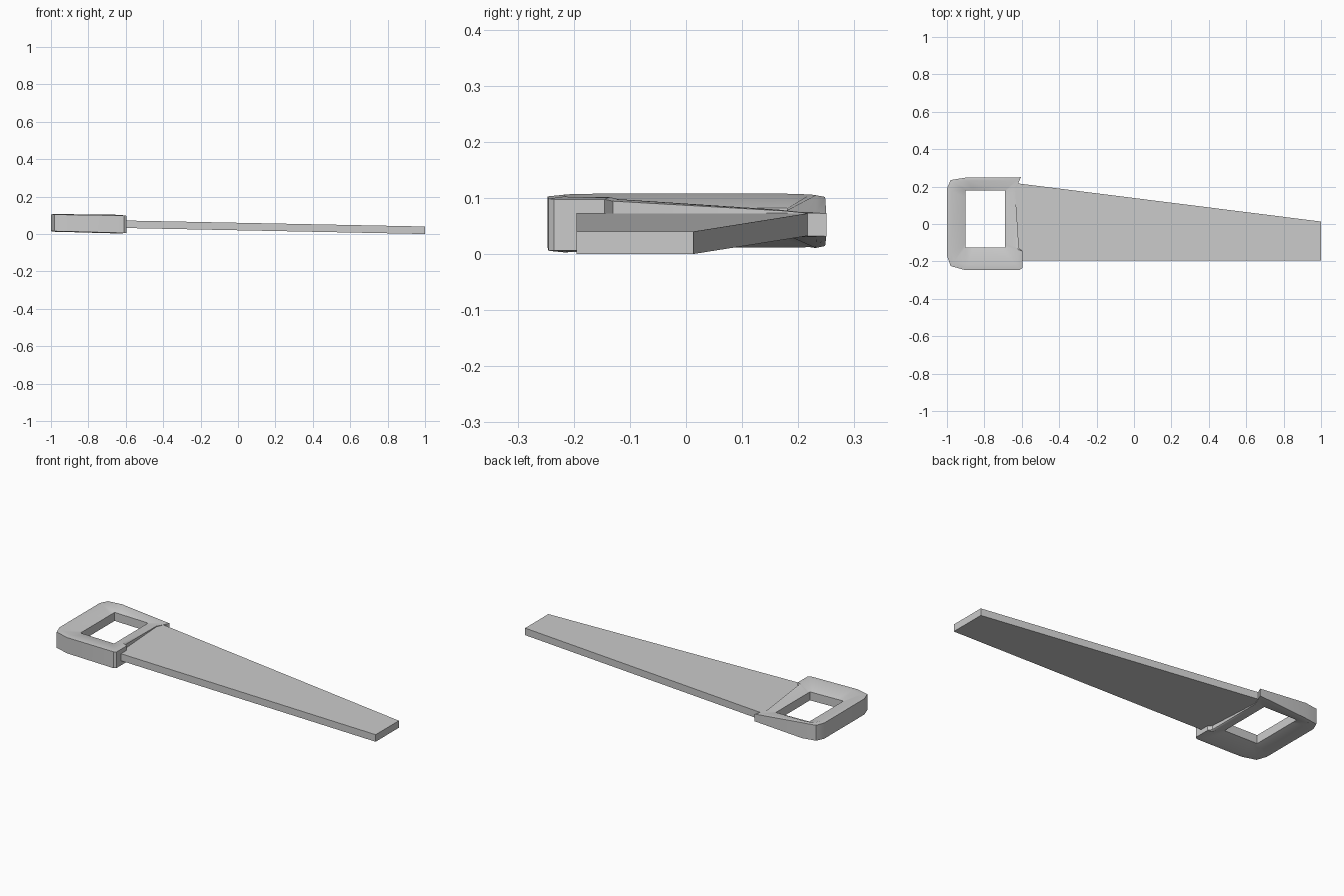
import bpy, bmesh

cube = bpy.data.objects.get("Cube")
if cube:
    bpy.data.objects.remove(cube, do_unlink=True)

grey = bpy.data.materials.new("plain grey")
grey.use_nodes = True
grey.diffuse_color = (0.6, 0.6, 0.6, 1)
grey.node_tree.nodes["Principled BSDF"].inputs["Base Color"].default_value = (0.6, 0.6, 0.6, 1)


def mid(x):
    """Height of the saw's middle plane, which dips toward the tip."""
    return 0.04 - 0.02 * x


def loop(bm, points):
    return [bm.verts.new((x, y, mid(x) + h)) for x, y, h in points]


def bridge(bm, a, b):
    for i in range(len(a)):
        j = (i + 1) % len(a)
        bm.faces.new((a[i], a[j], b[j], b[i]))


def finish(bm, name):
    bmesh.ops.recalc_face_normals(bm, faces=bm.faces)
    mesh = bpy.data.meshes.new(name)
    bm.to_mesh(mesh)
    bm.free()
    mesh.materials.append(grey)
    obj = bpy.data.objects.new(name, mesh)
    bpy.context.collection.objects.link(obj)
    return obj


# Blade: tapered flat plate
outline = [(-0.66, -0.195), (1, -0.195), (1, 0.013), (-0.66, 0.222)]
bm = bmesh.new()
low = loop(bm, [(x, y, -0.02) for x, y in outline])
high = loop(bm, [(x, y, 0.02) for x, y in outline])
bridge(bm, low, high)
bm.faces.new(low)
bm.faces.new(high)
finish(bm, "blade")

# Handle: outer point, matching hole point, half thickness
sections = [
    (-1, 0, -0.9, 0.03, 0.048), (-1, 0.19, -0.9, 0.14, 0.048),
    (-0.98, 0.235, -0.9, 0.18, 0.047), (-0.9, 0.248, -0.86, 0.18, 0.047),
    (-0.605, 0.25, -0.69, 0.18, 0.022), (-0.62, 0.215, -0.69, 0.17, 0.022),
    (-0.635, 0.175, -0.69, 0.14, 0.026), (-0.615, -0.13, -0.69, -0.09, 0.045),
    (-0.597, -0.145, -0.69, -0.11, 0.049), (-0.597, -0.235, -0.69, -0.125, 0.049),
    (-0.61, -0.245, -0.71, -0.125, 0.05), (-0.9, -0.247, -0.86, -0.125, 0.048),
    (-0.98, -0.225, -0.9, -0.125, 0.048), (-1, -0.17, -0.9, -0.1, 0.048),
]


def handle_loop(t, side, scale, hole=None):
    """Ring a fraction t of the way from the outer edge to the hole."""
    return [(ox + t * (ix - ox), oy + t * (iy - oy), side * (hole or h * scale))
            for ox, oy, ix, iy, h in sections]


bm = bmesh.new()
rings = [loop(bm, handle_loop(*args)) for args in (
    (0, -1, 0.93), (0, 1, 0.93), (0.25, 1, 1), (1, 1, 1, 0.024),
    (1, -1, 1, 0.024), (0.25, -1, 1))]
for i, ring in enumerate(rings):
    bridge(bm, ring, rings[(i + 1) % len(rings)])
handle = finish(bm, "handle")
bpy.ops.object.select_all(action="DESELECT")
handle.select_set(True)
bpy.context.view_layer.objects.active = handle
bpy.ops.object.shade_smooth_by_angle(angle=0.6)
